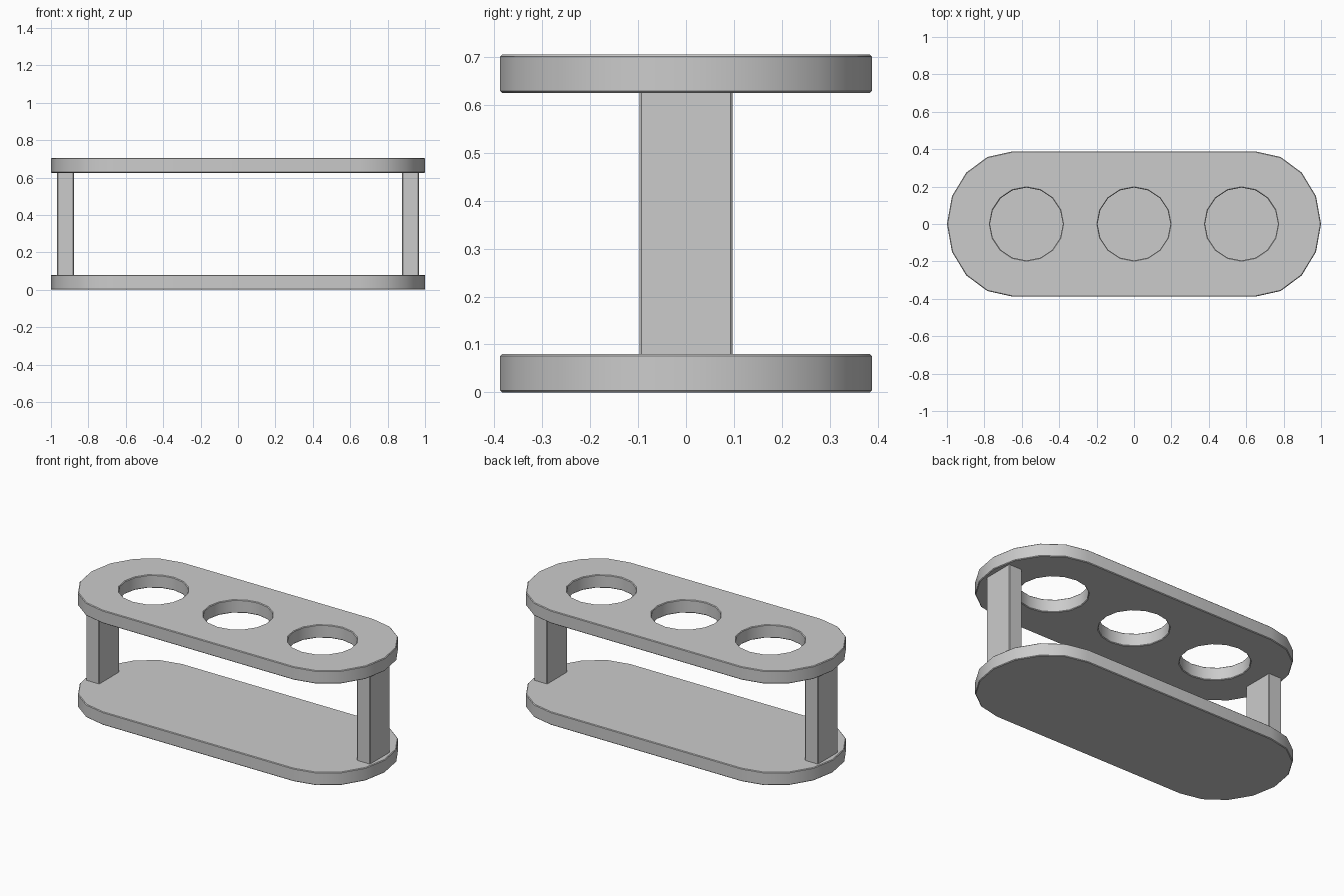
import bpy, bmesh
from math import sin, cos, pi, radians

cube = bpy.data.objects.get("Cube")
if cube:
    bpy.data.objects.remove(cube, do_unlink=True)

grey = bpy.data.materials.new("plain grey")
grey.use_nodes = True
colour = (0.6, 0.6, 0.6, 1)
grey.diffuse_color = colour
grey.node_tree.nodes["Principled BSDF"].inputs["Base Color"].default_value = colour

HALF_X, HALF_Y, THICK, HEIGHT = 1.0, 0.388, 0.08, 0.705
END_X = 0.65          # where the rounded ends begin
HOLE_R, HOLE_GAP = 0.195, 0.575


def rounded_outline(steps=8):
    """Oblong outline with a faceted half ellipse at each end."""
    pts = []
    for side in (1, -1):
        for i in range(steps + 1):
            a = -pi / 2 + pi * i / steps
            pts.append((side * (END_X + (HALF_X - END_X) * cos(a)),
                        side * HALF_Y * sin(a)))
    return pts


def circle(cx, sides=16):
    return [(cx + HOLE_R * cos(2 * pi * i / sides),
             HOLE_R * sin(2 * pi * i / sides)) for i in range(sides)]


def prism(name, loops, z0, z1, bevel=0.004):
    """Extrude an outline, with optional holes, and soften its sharp edges."""
    bm = bmesh.new()
    edges = []
    for loop in loops:
        vs = [bm.verts.new((x, y, z0)) for x, y in loop]
        edges += [bm.edges.new((vs[i - 1], vs[i])) for i in range(len(vs))]
    bmesh.ops.triangle_fill(bm, edges=edges, use_beauty=True)
    geom = bmesh.ops.extrude_face_region(bm, geom=bm.faces[:], use_keep_orig=True)["geom"]
    top = [v for v in geom if isinstance(v, bmesh.types.BMVert)]
    bmesh.ops.translate(bm, verts=top, vec=(0, 0, z1 - z0))
    bmesh.ops.recalc_face_normals(bm, faces=bm.faces[:])
    sharp = [e for e in bm.edges if e.calc_face_angle(0) > radians(40)]
    bmesh.ops.bevel(bm, geom=sharp, offset=bevel, segments=1,
                    affect='EDGES', clamp_overlap=True)
    mesh = bpy.data.meshes.new(name)
    bm.to_mesh(mesh)
    bm.free()
    mesh.materials.append(grey)
    ob = bpy.data.objects.new(name, mesh)
    bpy.context.collection.objects.link(ob)
    bpy.ops.object.select_all(action='DESELECT')
    ob.select_set(True)
    bpy.context.view_layer.objects.active = ob
    bpy.ops.object.shade_smooth_by_angle(angle=radians(30))
    return ob


# Solid base and the top plate with three round openings
prism("base_plate", [rounded_outline()], 0, THICK)
holes = [circle(i * HOLE_GAP) for i in (-1, 0, 1)]
prism("top_plate", [rounded_outline()] + holes, HEIGHT - THICK, HEIGHT)

# Upright at each end, sunk slightly into both plates
for name, side in (("left_upright", 1), ("right_upright", -1)):
    xs = [side * 0.877, side * 0.967]
    w = 0.097
    prism(name, [[(xs[0], -w), (xs[1], -w), (xs[1], w), (xs[0], w)]],
          THICK - 0.01, HEIGHT - THICK + 0.01)
